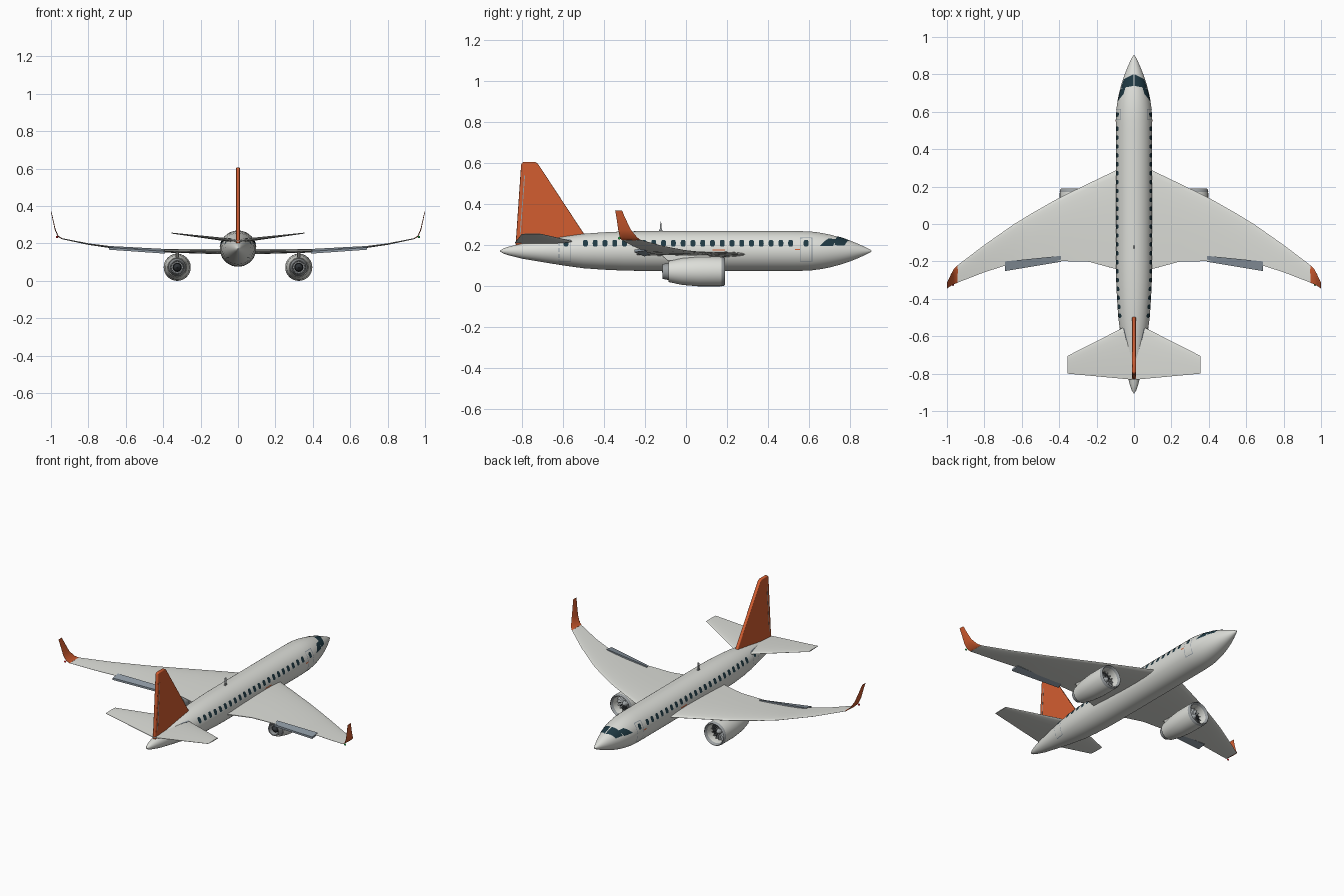
import bpy, bmesh
from math import sin, cos, pi, radians, asin, sqrt
from mathutils import Vector

if "Cube" in bpy.data.objects:
    bpy.data.objects.remove(bpy.data.objects["Cube"])


def material(name, rgb):
    m = bpy.data.materials.new(name)
    m.diffuse_color = (*rgb, 1)
    m.use_nodes = True
    m.node_tree.nodes["Principled BSDF"].inputs["Base Color"].default_value = m.diffuse_color
    return m


WHITE = material("body_white", (0.72, 0.73, 0.69))
ORANGE = material("orange", (0.65, 0.11, 0.03))
GLASS = material("dark_glass", (0.013, 0.04, 0.055))
FLAP = material("flap_grey", (0.27, 0.32, 0.37))
METAL = material("metal", (0.33, 0.35, 0.36))
DARK = material("dark", (0.03, 0.035, 0.04))
RED = material("red_light", (0.8, 0.02, 0.03))
GREEN = material("green_light", (0.02, 0.6, 0.1))


def add(name, verts, faces, mat, mirror=False, recalc=True):
    me = bpy.data.meshes.new(name)
    me.from_pydata([tuple(v) for v in verts], [], faces)
    if recalc:
        bm = bmesh.new()
        bm.from_mesh(me)
        bmesh.ops.recalc_face_normals(bm, faces=bm.faces)
        bm.to_mesh(me)
        bm.free()
    ob = bpy.data.objects.new(name, me)
    bpy.context.collection.objects.link(ob)
    me.materials.append(mat)
    if mirror:
        m = ob.modifiers.new("mirror", 'MIRROR')
        m.use_mirror_merge = False
    return ob


def rings(name, loops, mat, mirror=False, caps=True):
    """Skin a list of equal closed loops."""
    n = len(loops[0])
    faces = [(i * n + j, i * n + (j + 1) % n, (i + 1) * n + (j + 1) % n, (i + 1) * n + j)
             for i in range(len(loops) - 1) for j in range(n)]
    if caps:
        faces += [tuple(range(n)), tuple(range((len(loops) - 1) * n, len(loops) * n))]
    return add(name, [v for l in loops for v in l], faces, mat, mirror)


def lathe(name, prof, x, z, mat, mirror=False, n=48, caps=True):
    """Profile of (y, radius) turned around a lengthwise axis."""
    return rings(name, [[(x + r * cos(2 * pi * k / n), y, z + r * sin(2 * pi * k / n))
                         for k in range(n)] for y, r in prof], mat, mirror, caps)


def prism(name, yz, x, width, mat, mirror=False, bevel=0):
    ob = rings(name, [[(x + s * width / 2, y, z) for y, z in yz] for s in (-1, 1)], mat, mirror)
    if bevel:
        b = ob.modifiers.new("bevel", 'BEVEL')
        b.width, b.segments = bevel, 3
    return ob


CHORD = [0, .015, .06, .15, .3, .5, .75, 1]


def thick(t):
    return 2.9 * (.2969 * sqrt(t) - .126 * t - .3516 * t**2 + .2843 * t**3 - .1015 * t**4) + .04 * t


def foil(name, secs, mat):
    """Sections: x, leading y, trailing y, z, thickness, tilt in degrees."""
    loops = []
    for x, le, te, z, th, tilt in secs:
        a = radians(tilt)
        path = [(t, 1) for t in CHORD] + [(t, -1) for t in CHORD[:0:-1]]
        loops.append([(x - sin(a) * s * th * thick(t), le + (te - le) * t,
                       z + cos(a) * s * th * thick(t)) for t, s in path])
    return rings(name, loops, mat, True)


# fuselage
CZ = .172
BODY = [(-.905, .002), (-.89, .012), (-.86, .022), (-.8, .037), (-.7, .054), (-.6, .07),
        (-.5, .084), (-.4, .091), (-.3, .0955), (-.2, .097), (.5, .097), (.56, .0965),
        (.61, .0945), (.66, .088), (.7, .08), (.75, .067), (.8, .05), (.84, .034),
        (.88, .016), (.898, .006), (.905, .001)]
lathe("fuselage", BODY, 0, CZ, WHITE)


def radius(y):
    for (a, r), (b, q) in zip(BODY, BODY[1:]):
        if y <= b:
            return r + (q - r) * (y - a) / (b - a)


def skin(y, a, off=.0015):
    r = radius(y) + off
    return Vector((r * cos(a), y, CZ + r * sin(a)))


def ang(y, z):
    return asin(max(-1, min(1, (z - CZ) / radius(y))))


def outward(verts, faces):
    out = []
    for f in faces:
        a, b, c = (verts[i] for i in f[:3])
        ok = (b - a).cross(c - a).dot(Vector((a.x, 0, a.z - CZ))) > 0
        out.append(f if ok else f[::-1])
    return out


def patches(name, quads, mat, n=8):
    """Curved panels on the fuselage skin; corners (y, angle) low-back, low-front, top-front, top-back."""
    verts, faces = [], []
    for q in quads:
        k = len(verts)
        for i in range(n + 1):
            for j in range(n + 1):
                u, v = i / n, j / n
                w = ((1 - u) * (1 - v), u * (1 - v), u * v, (1 - u) * v)
                verts.append(skin(sum(c * p[0] for c, p in zip(w, q)),
                                  sum(c * p[1] for c, p in zip(w, q))))
        faces += [(k + i * (n + 1) + j, k + (i + 1) * (n + 1) + j, k + (i + 1) * (n + 1) + j + 1,
                   k + i * (n + 1) + j + 1) for i in range(n) for j in range(n)]
    add(name, verts, outward(verts, faces), mat, True, False)


def strip(y0, y1, z0, z1):
    return [(y0, ang(y0, z0)), (y1, ang(y1, z0)), (y1, ang(y1, z1)), (y0, ang(y0, z1))]


# cabin windows
verts, faces = [], []
for y in [-.585, .585] + [-.49 + .0476 * i for i in range(22)]:
    k = len(verts)
    for i in range(16):
        c, s = cos(2 * pi * i / 16), sin(2 * pi * i / 16)
        yy = y + .012 * abs(c) ** .6 * (1 if c > 0 else -1)
        verts.append(skin(yy, ang(yy, .209 + .016 * abs(s) ** .6 * (1 if s > 0 else -1)), .002))
    faces.append(tuple(range(k, k + 16)))
add("cabin_windows", verts, outward(verts, faces), GLASS, True, False)

# cockpit windows
d = radians
patches("cockpit_windows", [
    [(.65, d(15)), (.715, d(18)), (.738, d(52)), (.695, d(48))],
    [(.724, d(22)), (.772, d(25)), (.8, d(87)), (.738, d(87))]], GLASS)

# doors and small side markings
frames = []
for y in (-.59, .585):
    a, b = y - .03, y + .03
    lo, hi = .122, (.236 if y > 0 else .228)
    frames += [strip(a, b, lo, lo + .003), strip(a, b, hi - .003, hi),
               strip(a, a + .003, lo, hi), strip(b - .003, b, lo, hi)]
patches("door_outlines", frames, FLAP, 4)
patches("side_markings", [strip(.53, .555, .176, .182), strip(.13, .19, .174, .18)], ORANGE, 3)

# wings and winglets
foil("wings", [(0, .325, -.26, .155, .05, 0), (.1, .285, -.24, .156, .046, 2),
               (.24, .218, -.202, .158, .038, 2), (.4, .14, -.198, .16, .03, 4),
               (.55, .055, -.2, .167, .023, 5), (.64, 0, -.207, .174, .019, 6),
               (.8, -.112, -.258, .196, .013, 9), (.945, -.222, -.314, .226, .009, 14)], WHITE)
foil("winglets", [(.943, -.221, -.314, .226, .010, 14), (.962, -.238, -.322, .238, .009, 40),
                  (.978, -.268, -.33, .275, .008, 65), (.99, -.295, -.338, .33, .006, 76),
                  (.999, -.312, -.345, .37, .005, 80)], ORANGE)

# flaps along the trailing edge
top = [(.39, -.17, .17), (.69, -.2, .186), (.69, -.252, .178), (.39, -.202, .157)]
rings("flaps", [[(x, y, z + o) for x, y, z in top] for o in (0, -.012)], FLAP, True)

# tail
foil("tailplane", [(0, -.525, -.833, .212, .034, 5), (.355, -.705, -.8, .255, .008, 7)], WHITE)
prism("tail_fin", [(-.49, .245), (-.56, .2), (-.83, .2), (-.803, .595), (-.795, .605), (-.735, .605),
                   (-.722, .598)], 0, .02, ORANGE, bevel=.005)
prism("rudder_line", [(-.788, .54), (-.784, .54), (-.806, .25), (-.81, .25)], 0, .022, METAL)
prism("antenna", [(-.135, .262), (-.112, .262), (-.119, .285), (-.121, .315), (-.125, .315),
                  (-.126, .285)], 0, .008, METAL)

# engines
EX, EZ = .325, .072
lathe("engine_nacelles", [(.12, .056), (.165, .058), (.18, .061), (.187, .066), (.183, .07),
                          (.165, .072), (.06, .072), (-.02, .065), (-.085, .051), (-.085, .047),
                          (-.04, .05)], EX, EZ, WHITE, True, caps=False)
lathe("intake_lips", [(.172, .058), (.182, .061), (.189, .066), (.184, .0705), (.172, .0723)],
      EX, EZ, METAL, True, caps=False)
lathe("fan_backing", [(.118, .0565), (.122, .0565)], EX, EZ, DARK, True)
lathe("engine_cores", [(-.03, .052), (-.075, .043), (-.115, .036), (-.115, .031), (-.07, .03)],
      EX, EZ, METAL, True)
lathe("exhaust_plugs", [(-.07, .024), (-.1, .02), (-.118, .002)], EX, EZ, DARK, True)
lathe("spinners", [(.122, .02), (.14, .016), (.155, .008), (.16, .001)], EX, EZ, METAL, True)

# fan blades
verts, faces = [], []
for i in range(16):
    k, a = len(verts), 2 * pi * i / 16
    for back in (0, .003):
        for r, t, y in ((.014, -.08, .138), (.056, -.09, .138), (.056, .09, .126), (.014, .16, .126)):
            verts.append((EX + r * cos(a + t), y - back, EZ + r * sin(a + t)))
    faces += [(k, k + 1, k + 2, k + 3), (k + 7, k + 6, k + 5, k + 4)]
    faces += [(k + j, k + (j + 1) % 4, k + 4 + (j + 1) % 4, k + 4 + j) for j in range(4)]
add("fan_blades", verts, faces, METAL, True)
prism("engine_pylons", [(.13, .138), (.1, .16), (-.13, .16), (-.09, .125), (-.04, .125)],
      EX, .018, WHITE, True, .003)

# wingtip lights
for side, name, mat in ((-1, "left_wing_light", RED), (1, "right_wing_light", GREEN)):
    bpy.ops.mesh.primitive_uv_sphere_add(segments=12, ring_count=8, radius=.006,
                                         location=(side * .968, -.325, .234))
    bpy.context.object.name = name
    bpy.context.object.data.materials.append(mat)

# smooth shading with sharp edges kept
bpy.ops.object.select_all(action='SELECT')
bpy.context.view_layer.objects.active = bpy.data.objects["fuselage"]
bpy.ops.object.shade_smooth_by_angle(angle=radians(35))
